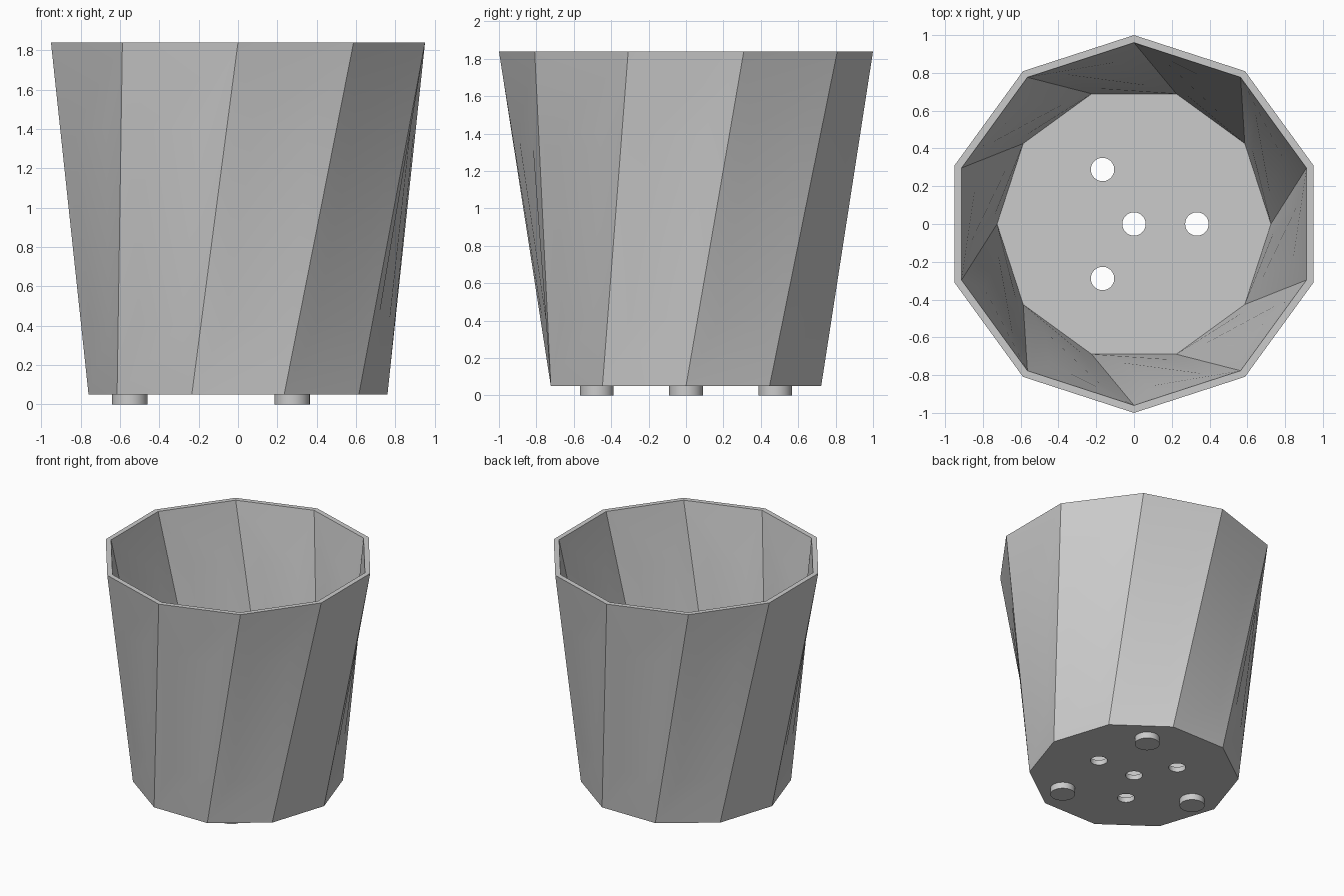
import bpy, bmesh
from math import radians, cos, sin, tau
from mathutils import Vector

SIDES = 10
STEP = tau / SIDES
BASE_Z, FLOOR_Z, TOP_Z = 0.05, 0.09, 1.84

cube = bpy.data.objects.get("Cube")
if cube:
    bpy.data.objects.remove(cube, do_unlink=True)

grey = bpy.data.materials.new("plain grey")
grey.use_nodes = True
grey.diffuse_color = (0.6, 0.6, 0.6, 1)
grey.node_tree.nodes["Principled BSDF"].inputs["Base Color"].default_value = (0.6, 0.6, 0.6, 1)


def ring(bm, radius, z, turn):
    return [bm.verts.new((radius * cos(i * STEP + turn), radius * sin(i * STEP + turn), z))
            for i in range(SIDES)]


def twisted_wall(bm, low, high, flip):
    """Panels between two rings, each with a folded quad set inside its border."""
    for i in range(SIDES):
        j = (i + 1) % SIDES
        corners = [low[i], low[j], high[j], high[i]]

        def inner(u, v):
            a = Vector(low[i].co).lerp(low[j].co, u)
            b = Vector(high[i].co).lerp(high[j].co, u)
            return bm.verts.new(a.lerp(b, v))

        q = [inner(0.25, 0.2), inner(0.75, 0.2), inner(0.75, 0.755), inner(0.25, 0.755)]
        for k in range(4):
            n = (k + 1) % 4
            bm.faces.new((corners[k], corners[n], q[n], q[k]))
        if flip:
            q = q[1:] + q[:1]
        bm.faces.new((q[0], q[1], q[3]))
        bm.faces.new((q[1], q[2], q[3]))


def finish(obj, angle):
    bpy.ops.object.select_all(action='DESELECT')
    obj.select_set(True)
    bpy.context.view_layer.objects.active = obj
    bpy.ops.object.shade_smooth_by_angle(angle=radians(angle))


def cylinder(name, radius, low, high, x, y):
    bpy.ops.mesh.primitive_cylinder_add(vertices=40, radius=radius, depth=high - low,
                                        location=(x, y, (low + high) / 2))
    obj = bpy.context.object
    obj.name = name
    obj.data.materials.append(grey)
    return obj


# Pot shell: outer wall, inner wall, rim, floor and underside
bm = bmesh.new()
outer_low = ring(bm, 0.76, BASE_Z, 0)
outer_high = ring(bm, 1.0, TOP_Z, STEP / 2)
inner_low = ring(bm, 0.725, FLOOR_Z, 0)
inner_high = ring(bm, 0.96, TOP_Z, STEP / 2)
twisted_wall(bm, outer_low, outer_high, False)
twisted_wall(bm, inner_low, inner_high, True)
for i in range(SIDES):
    j = (i + 1) % SIDES
    bm.faces.new((outer_high[i], outer_high[j], inner_high[j], inner_high[i]))
bm.faces.new(outer_low)
bm.faces.new(inner_low)
bmesh.ops.recalc_face_normals(bm, faces=bm.faces)
mesh = bpy.data.meshes.new("pot")
bm.to_mesh(mesh)
bm.free()
pot = bpy.data.objects.new("pot", mesh)
bpy.context.collection.objects.link(pot)
mesh.materials.append(grey)

# Drainage holes: one in the middle and three around it
spots = [(0, 0)] + [(0.333 * cos(k * tau / 3), 0.333 * sin(k * tau / 3)) for k in range(3)]
for x, y in spots:
    cutter = cylinder("hole_cutter", 0.062, 0, 0.2, x, y)
    cutter.hide_render = True
    cut = pot.modifiers.new("hole", 'BOOLEAN')
    cut.operation = 'DIFFERENCE'
    cut.solver = 'EXACT'
    cut.object = cutter
    bpy.context.view_layer.objects.active = pot
    bpy.ops.object.modifier_apply(modifier=cut.name)
    bpy.data.objects.remove(cutter, do_unlink=True)
finish(pot, 25)

# Three round feet
for k, side in enumerate(("front_left", "back_left", "right")):
    a = radians(-60 + 120 * k)
    foot = cylinder(side + "_foot", 0.09, 0, BASE_Z + 0.01, 0.55 * cos(a), 0.55 * sin(a))
    finish(foot, 30)
